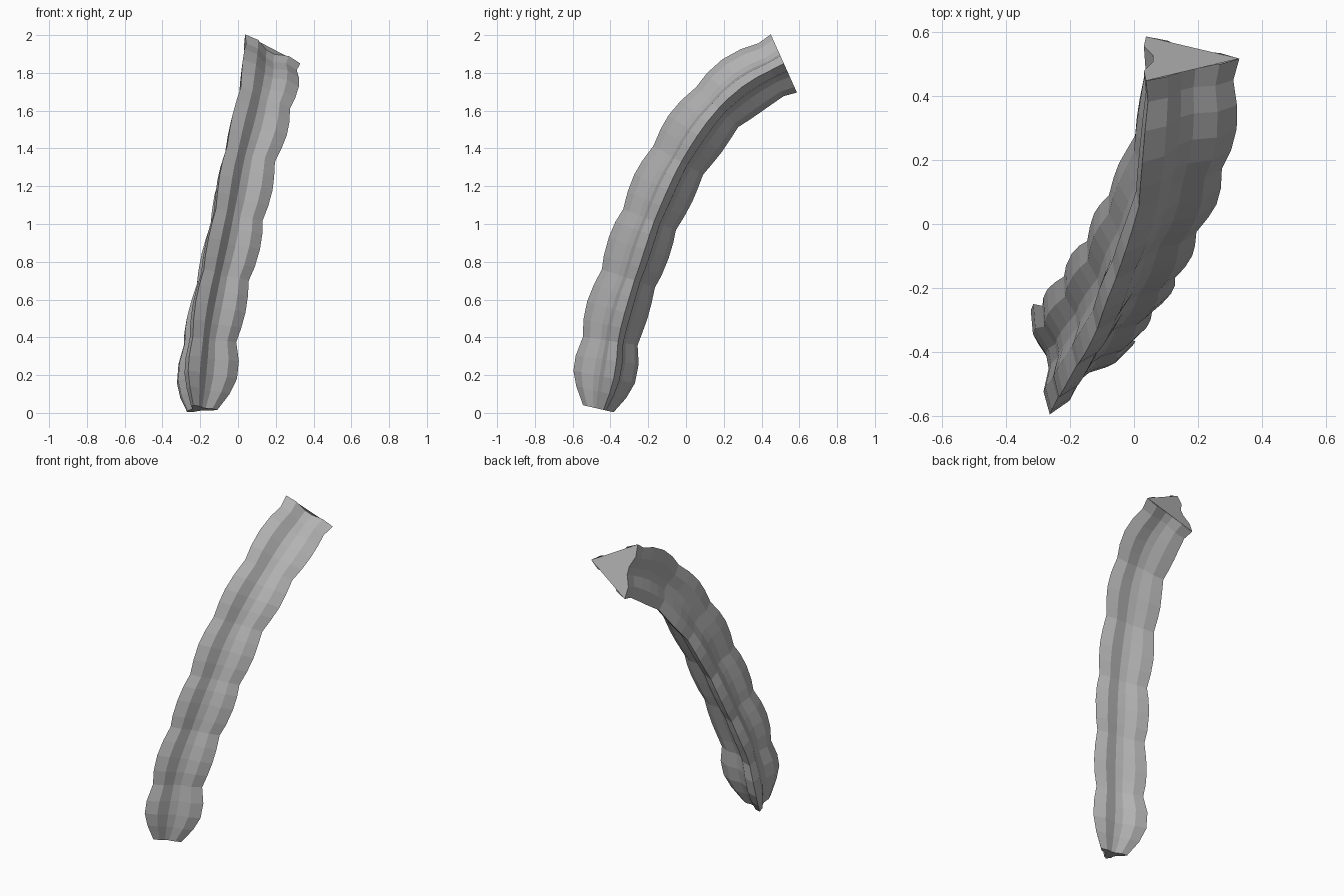
import bpy, bmesh, math
from mathutils import Vector

cube = bpy.data.objects.get("Cube")
if cube:
    bpy.data.objects.remove(cube)

grey = bpy.data.materials.new("stone_grey")
grey.use_nodes = True
grey.diffuse_color = (0.45, 0.45, 0.45, 1)
grey.node_tree.nodes["Principled BSDF"].inputs["Base Color"].default_value = grey.diffuse_color

# Centre line of the bent stalk, from the tapered foot to the cut end
SPINE = [Vector(p) for p in (
    (-.205, -.455, .02), (-.195, -.41, .22), (-.165, -.37, .47), (-.105, -.28, .75),
    (-.045, -.185, 1.02), (.01, -.058, 1.295), (.08, .105, 1.545), (.122, .295, 1.73), (.135, .518, 1.85))]
PERIOD, FIRST = .35, .36

# One ridge: ridge line, shoulder, flat valley floor, next shoulder (degrees, radius)
RIDGE = ((0, .195), (18, .14), (42, .079), (78, .079), (102, .14))


def spline(points, steps=20):
    """Smooth path through the points."""
    ext = [2 * points[0] - points[1]] + points + [2 * points[-1] - points[-2]]
    path = []
    for a, b, c, d in zip(ext, ext[1:], ext[2:], ext[3:]):
        for i in range(steps):
            t = i / steps
            path.append(.5 * (2 * b + (c - a) * t + (2 * a - 5 * b + 4 * c - d) * t * t
                              + (3 * b - a - 3 * c + d) * t ** 3))
    return path + [points[-1]]


def swell(u, length):
    """Thickness of the stalk at distance u from the foot."""
    if u < FIRST:
        knots = ((0, .5), (.09, .82), (.17, 1.0), (.26, 1.01), (FIRST, .88))
        for (a, ra), (b, rb) in zip(knots, knots[1:]):
            if u <= b:
                return ra + (rb - ra) * (u - a) / (b - a)
    wave = abs(math.sin(math.pi * (u - FIRST) / PERIOD))
    return .87 + .11 * wave + .05 * u / length


def section(twist):
    """Three ridges with a valley after each."""
    angles = [(math.radians(start + deg) + twist, r)
              for start in (240, 360, 480) for deg, r in RIDGE]
    return [(r * math.cos(a), r * math.sin(a)) for a, r in angles]


path = spline(SPINE)
dist = [0]
for p, q in zip(path, path[1:]):
    dist.append(dist[-1] + (q - p).length)
length = dist[-1]

# Ring positions: foot, then four per swelling, then the cut end
stops = [0, .09, .17, .26]
u = FIRST
while u < length - .04:
    stops.append(u)
    u += PERIOD / 4
stops.append(length)

bm = bmesh.new()
rings = []
for u in stops:
    k = min(range(len(path)), key=lambda i: abs(dist[i] - u))
    tan = path[min(k + 3, len(path) - 1)] - path[max(k - 3, 0)]
    side = Vector((0, tan.z, -tan.y)).normalized()
    size = swell(u, length)
    if u == length:
        side = Vector((0, .41, -.912))
        size = 1.0
    twist = math.radians(11) * (1 - u / length)
    rings.append([bm.verts.new(path[k] + size * (x * Vector((1, 0, 0)) + s * side))
                  for x, s in section(twist)])

# Skin
for low, high in zip(rings, rings[1:]):
    n = len(low)
    for i in range(n):
        j = (i + 1) % n
        bm.faces.new((low[i], low[j], high[j], high[i]))
bm.faces.new(rings[0][::-1])
bmesh.ops.recalc_face_normals(bm, faces=bm.faces)

# Cut end: straight across the front and back valleys, notched on the right
end = rings[-1]
cap = bm.faces.new([end[0], end[5]] + end[10:])
cap.normal_update()
if cap.normal.y < 0:
    cap.normal_flip()

mesh = bpy.data.meshes.new("ridged_stalk")
bm.to_mesh(mesh)
bm.free()
mesh.materials.append(grey)
stalk = bpy.data.objects.new("ridged_stalk", mesh)
bpy.context.collection.objects.link(stalk)
